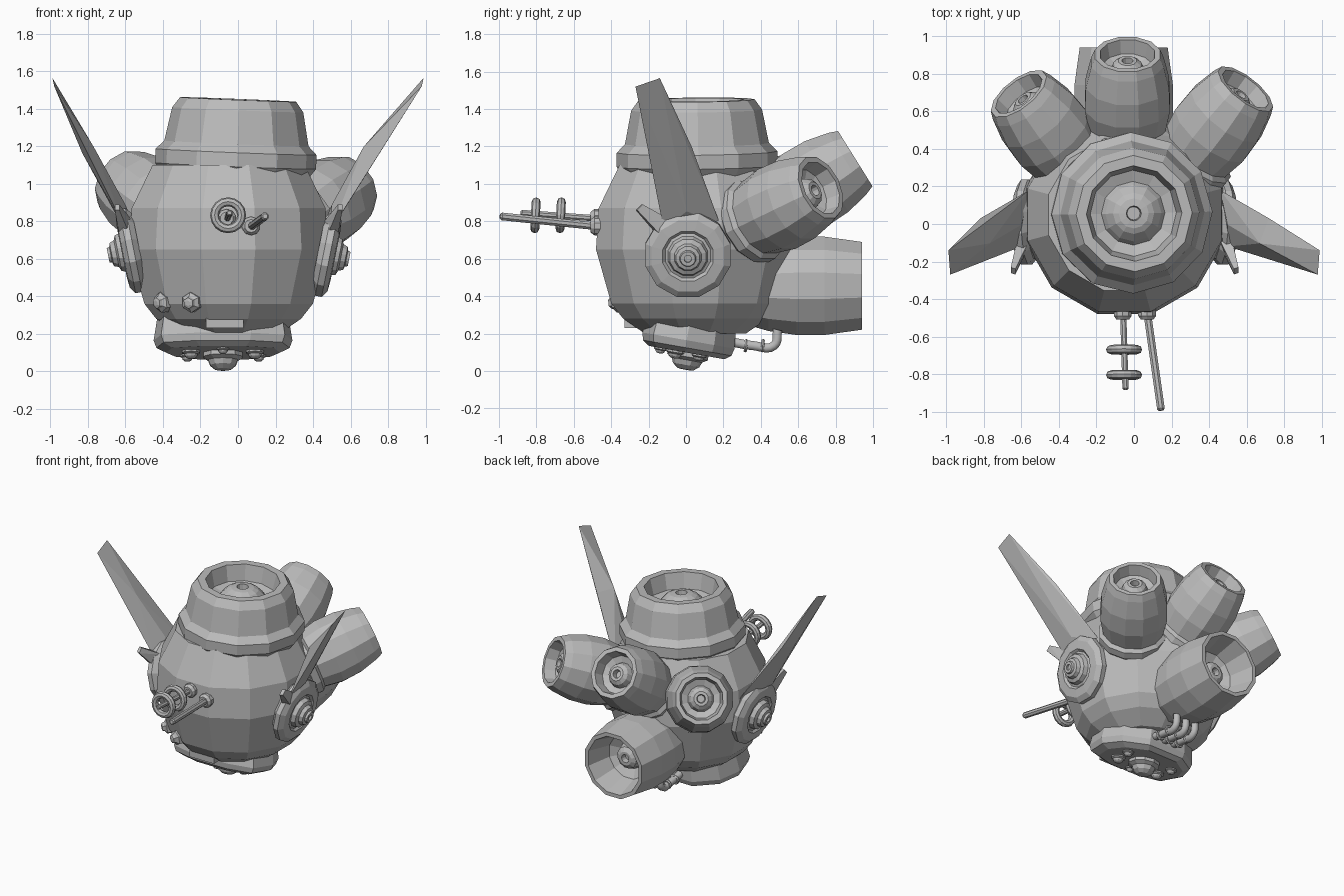
import bpy, bmesh, math
from mathutils import Vector, Matrix

if "Cube" in bpy.data.objects:
    bpy.data.objects.remove(bpy.data.objects["Cube"])

grey = bpy.data.materials.new("plain_grey")
grey.use_nodes = True
grey.diffuse_color = (0.5, 0.5, 0.5, 1)
grey.node_tree.nodes["Principled BSDF"].inputs["Base Color"].default_value = (0.5, 0.5, 0.5, 1)


def finish(name, bm):
    bmesh.ops.recalc_face_normals(bm, faces=bm.faces)
    mesh = bpy.data.meshes.new(name)
    bm.to_mesh(mesh)
    bm.free()
    mesh.materials.append(grey)
    obj = bpy.data.objects.new(name, mesh)
    bpy.context.collection.objects.link(obj)
    return obj


def frame(origin, axis):
    rot = Vector(axis).to_track_quat('Z', 'Y').to_matrix().to_4x4()
    return Matrix.Translation(Vector(origin)) @ rot


def loft(name, rings, matrix):
    """Skin a list of equal-length point rings and cap both ends."""
    bm = bmesh.new()
    loops = [[bm.verts.new(matrix @ Vector(p)) for p in ring] for ring in rings]
    n = len(rings[0])
    for a, b in zip(loops, loops[1:]):
        for i in range(n):
            j = (i + 1) % n
            bm.faces.new((a[i], a[j], b[j], b[i]))
    bm.faces.new(loops[0])
    bm.faces.new(loops[-1])
    return finish(name, bm)


def lathe(name, profile, origin, axis, sides=12):
    """Turn (radius, height) pairs around an axis."""
    angles = [math.tau * (i + 0.5) / sides for i in range(sides)]
    rings = [[(r * math.cos(a), r * math.sin(a), h) for a in angles] for r, h in profile]
    return loft(name, rings, frame(origin, axis))


def rod(name, start, end, radius, sides=8):
    axis = Vector(end) - Vector(start)
    length = axis.length
    return lathe(name, [(radius, 0), (radius, length - radius / 2), (radius * 0.6, length)],
                 start, axis, sides)


def torus(name, origin, axis, major, minor, sides=16, tube=8):
    bm = bmesh.new()
    m = frame(origin, axis)
    grid = []
    for i in range(sides):
        a = math.tau * i / sides
        ring = []
        for k in range(tube):
            b = math.tau * k / tube
            r = major + minor * math.cos(b)
            ring.append(bm.verts.new(m @ Vector((r * math.cos(a), r * math.sin(a), minor * math.sin(b)))))
        grid.append(ring)
    for i in range(sides):
        for k in range(tube):
            i2, k2 = (i + 1) % sides, (k + 1) % tube
            bm.faces.new((grid[i][k], grid[i2][k], grid[i2][k2], grid[i][k2]))
    return finish(name, bm)


def hull(name, points):
    bm = bmesh.new()
    for p in points:
        bm.verts.new(p)
    bmesh.ops.convex_hull(bm, input=bm.verts[:])
    return finish(name, bm)


MID = -0.05  # middle of the body in x

# Faceted round body
lathe("body", [(0.28, 0.2), (0.40, 0.28), (0.465, 0.36), (0.55, 0.65), (0.535, 0.87), (0.42, 1.1)],
      (MID, 0.05, 0), (0, 0, 1))

# Open turret on top, with a collar and a recessed dome
lathe("turret", [(0.40, 0), (0.43, 0.04), (0.43, 0.115), (0.395, 0.15), (0.385, 0.16), (0.35, 0.34),
                 (0.31, 0.395), (0.255, 0.395), (0.23, 0.28), (0.17, 0.26), (0.15, 0.29), (0.11, 0.33),
                 (0.08, 0.345), (0.04, 0.35), (0.035, 0.31)],
      (-0.015, 0.06, 1.055), (0.04, -0.01, 1))

# Barrel thrusters at the back
BARREL = [(0.19, -0.12), (0.215, -0.04), (0.235, -0.02), (0.235, 0.03), (0.21, 0.05), (0.235, 0.18),
          (0.23, 0.32), (0.20, 0.45), (0.18, 0.5), (0.15, 0.5), (0.135, 0.42), (0.09, 0.40),
          (0.075, 0.44), (0.05, 0.46), (0.03, 0.46), (0.025, 0.42)]
for name, rim, direction in (
        ("middle_thruster", (-0.035, 0.905, 1.135), (0, 0.85, 0.53)),
        ("left_thruster", (0.595, 0.72, 0.98), (0.58, 0.74, 0.36)),
        ("right_thruster", (-0.615, 0.695, 1.015), (-0.56, 0.71, 0.43))):
    axis = Vector(direction).normalized()
    lathe(name, BARREL, Vector(rim) - axis * 0.5, axis)

# Larger, wide-mouthed lower thruster
lathe("lower_thruster", [(0.22, 0), (0.25, 0.1), (0.272, 0.25), (0.272, 0.4), (0.243, 0.6), (0.215, 0.6),
                         (0.165, 0.42), (0.1, 0.38), (0.08, 0.44), (0.05, 0.46), (0.03, 0.46), (0.025, 0.42)],
      (-0.055, 0.34, 0.455), (0, 1, 0))

# Side hubs, wings and small spikes
for side, label in ((1, "left"), (-1, "right")):
    def at(x, y, z):
        return Vector((MID + side * x, y, z))

    lathe(label + "_hub", [(0.2, -0.06), (0.235, -0.03), (0.235, 0.005), (0.2, 0.03), (0.14, 0.035),
                           (0.125, 0.02), (0.11, 0.025), (0.1, 0.055), (0.075, 0.065), (0.065, 0.09),
                           (0.045, 0.095), (0.04, 0.11), (0.02, 0.11), (0.02, 0.095)],
          at(0.535, 0.01, 0.63 - 0.01 * side), (side, 0, -0.2))

    tip_x = 0.99 - side * MID
    outline = [at(tip_x, -0.14, 1.565), at(tip_x - 0.01, -0.27, 1.52), at(0.55, -0.12, 0.76),
               at(0.51, 0.18, 0.79), at(0.77, 0.03, 1.2)]
    thick = Vector((side * 0.86, 0.1, -0.5)) * 0.035
    middle = [at(0.58, 0.0, 0.87), at(0.75, -0.1, 1.18)]
    hull(label + "_wing", outline + [p + thick for p in middle] + [p - thick for p in middle])

    spike = [at(0.595, -0.265, 0.86), at(0.595, -0.235, 0.89), at(0.55, -0.13, 0.71), at(0.54, -0.08, 0.80)]
    push = Vector((side * 0.03, 0.01, 0))
    hull(label + "_spike", [p + push * k for p, k in zip(spike, (0.4, 0.4, 1, 1))]
         + [p - push * k for p, k in zip(spike, (0.4, 0.4, 1, 1))])

# Chin plate: bevelled outline, tilted down towards the back
half = [(0.15, -0.26), (0.33, -0.2), (0.37, -0.02), (0.31, 0.13), (0.15, 0.24)]
outline = half + [(-x, y) for x, y in reversed(half)]
chin = Matrix.Translation((-0.08, 0.03, 0.2)) @ Matrix.Rotation(math.radians(-10), 4, 'X')
loft("chin_plate", [[(x * s, y * s, z) for x, y in outline]
                    for s, z in ((0.94, 0.1), (1, -0.04), (0.96, -0.08), (0.82, -0.105))], chin)

# Stepped domes underneath the chin
down = chin.to_3x3() @ Vector((0, 0, -1))
DOME = [(1, -0.3), (1, 0.2), (0.75, 0.35), (0.65, 0.6), (0.4, 0.8), (0.2, 0.83)]
for x, y, r in ((0, 0, 0.11), (-0.17, -0.07, 0.05), (0.17, -0.07, 0.05),
                (-0.19, 0.06, 0.04), (0.19, 0.06, 0.04), (0, -0.15, 0.035)):
    lathe("chin_dome", [(a * r, b * r) for a, b in DOME], chin @ Vector((x, y, -0.105)), down, 10)

# Block and bolts on the lower front
hull("front_block", [(x, y, z) for x in (-0.17, 0.03) for y in (-0.15, -0.33) for z in (0.23, 0.31)])
for x, y in ((-0.39, -0.24), (-0.24, -0.35)):
    lathe("front_bolt", [(0.055, -0.06), (0.055, 0.03), (0.035, 0.045), (0.03, 0.06), (0.015, 0.065)],
          (x, y, 0.37), (x - MID, y - 0.05, -0.05), 6)

# Ringed antenna and plain antenna
rod("ringed_antenna", (-0.06, -0.4, 0.81), (-0.045, -0.885, 0.845), 0.018)
rod("plain_antenna", (0.06, -0.4, 0.765), (0.145, -0.995, 0.827), 0.022)
for y in (-0.67, -0.805):
    torus("antenna_ring", (-0.053, y, 0.832), (0, 1, -0.05), 0.072, 0.024)
for x, z in ((-0.06, 0.815), (0.07, 0.775)):
    lathe("antenna_collar", [(0.05, 0), (0.05, 0.05), (0.035, 0.07)], (x, -0.44, z), (0, -1, 0), 10)

# Bent pipes from the chin up to the lower thruster
for x in (-0.13, -0.05, 0.03):
    curve = bpy.data.curves.new("rear_pipe", 'CURVE')
    curve.dimensions = '3D'
    curve.bevel_depth = 0.028
    curve.bevel_resolution = 1
    curve.resolution_u = 5
    spline = curve.splines.new('BEZIER')
    path = [(x, 0.22, 0.16), (x, 0.36, 0.135), (x, 0.47, 0.135), (x, 0.49, 0.22)]
    spline.bezier_points.add(len(path) - 1)
    for point, co in zip(spline.bezier_points, path):
        point.co = co
        point.handle_left_type = point.handle_right_type = 'AUTO'
    curve.materials.append(grey)
    bpy.context.collection.objects.link(bpy.data.objects.new("rear_pipe", curve))
    for y in (0.32, 0.41):
        torus("pipe_band", (x, y, 0.135), (0, 1, -0.1), 0.028, 0.01, 10, 6)
